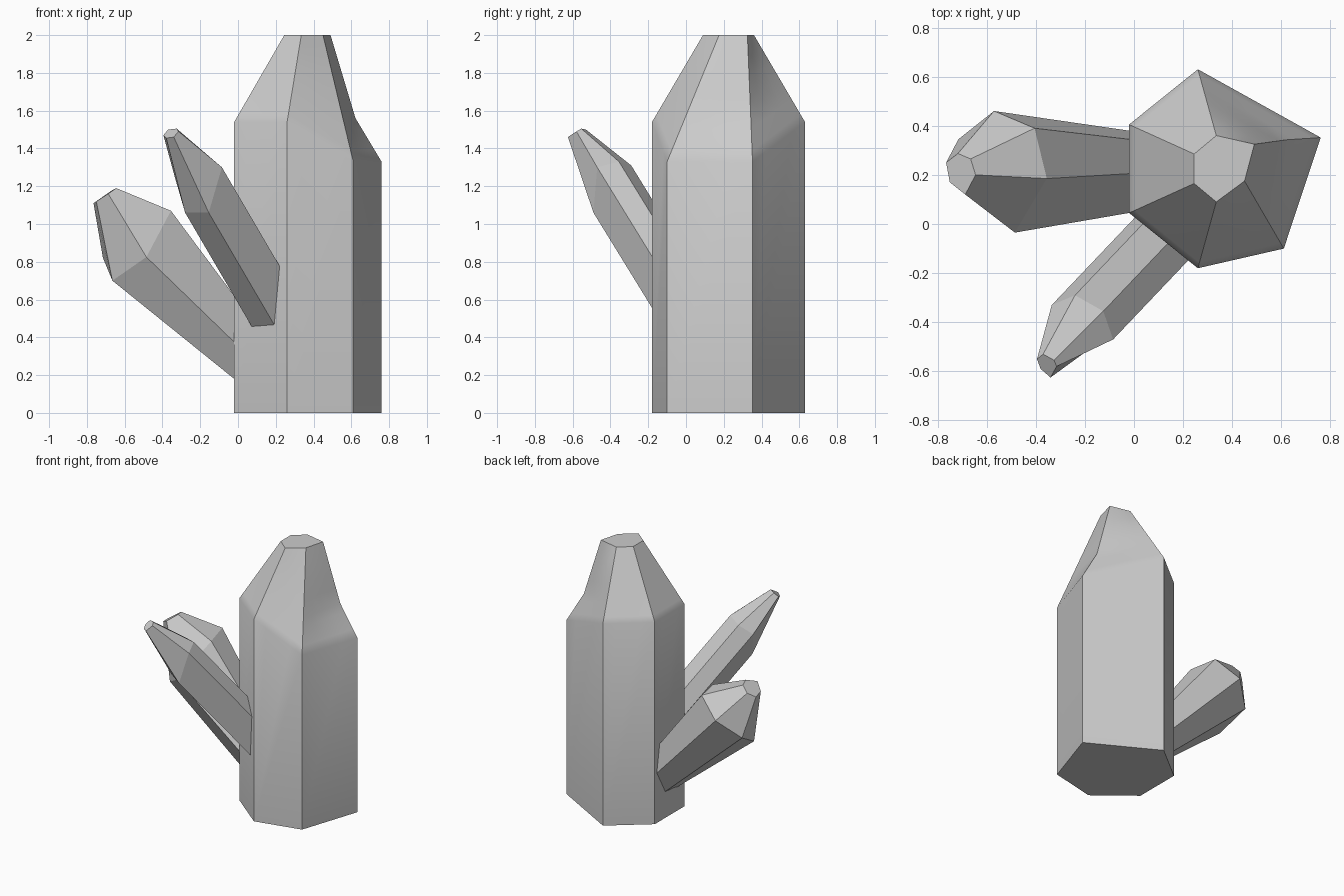
import bpy, bmesh, math
from mathutils import Vector

if "Cube" in bpy.data.objects:
    bpy.data.objects.remove(bpy.data.objects["Cube"])


def loft(name, rings, smooth_from=None):
    """Closed crystal through rings of six points, optional curved upper facets."""
    bm = bmesh.new()
    loops = [[bm.verts.new(p) for p in ring] for ring in rings]
    upper = []
    for k, (a, b) in enumerate(zip(loops, loops[1:])):
        n = len(a)
        for i in range(n):
            j = (i + 1) % n
            f = bm.faces.new((a[i], a[j], b[j], b[i]))
            if smooth_from is not None and k >= smooth_from:
                upper.append(f)
    bm.faces.new(loops[0])
    bm.faces.new(loops[-1])
    if upper:
        edges = list({e for f in upper for e in f.edges})
        bmesh.ops.subdivide_edges(bm, edges=edges, cuts=3, use_grid_fill=True)
    bmesh.ops.recalc_face_normals(bm, faces=bm.faces)
    mesh = bpy.data.meshes.new(name)
    bm.to_mesh(mesh)
    bm.free()
    obj = bpy.data.objects.new(name, mesh)
    bpy.context.collection.objects.link(obj)
    if upper:
        bpy.ops.object.select_all(action='DESELECT')
        obj.select_set(True)
        bpy.context.view_layer.objects.active = obj
        bpy.ops.object.shade_smooth_by_angle(angle=math.radians(30))
    return obj


def vecs(*pts):
    return [Vector(p) for p in pts]


# Large upright crystal: prism, sloping shoulder, cut-off tip
shoulder = vecs((-.02, .405, 1.54), (.26, .63, 1.54), (.76, .352, 1.33),
                (.61, -.10, 1.33), (.26, -.18, 1.54), (-.02, .045, 1.54))
tip = vecs((.245, .285, 2), (.335, .36, 2), (.49, .325, 2),
           (.45, .175, 2), (.335, .09, 2), (.245, .165, 2))
base = [Vector((p.x, p.y, 0)) for p in shoulder]
middle = [s.lerp(t, .344) for s, t in zip(shoulder, tip)]
middle[2] = Vector((.622, .343, 1.56))  # concave ridge on the right
loft("main_crystal", [base, shoulder, middle, tip], smooth_from=1)

# Thick crystal leaning left
shoulder = vecs((-.355, .185, 1.07), (-.485, -.035, .825), (-.665, .13, .70),
                (-.715, .345, .82), (-.57, .46, .956), (-.405, .39, 1.08))
tip = vecs((-.645, .20, 1.19), (-.687, .12, 1.16), (-.75, .17, 1.12),
           (-.765, .25, 1.11), (-.717, .287, 1.14), (-.665, .265, 1.18))
entry = vecs((-.02, .205, .62), (-.02, .045, .375), (-.02, .13, .18),
             (-.02, .28, .20), (-.02, .38, .38), (-.02, .345, .59))
base = [e + (e - s) * .12 for e, s in zip(entry, shoulder)]
loft("left_crystal", [base, shoulder, tip])

# Slim crystal leaning to the front left
shoulder = vecs((-.085, -.47, 1.30), (-.125, -.355, 1.33), (-.24, -.29, 1.31),
                (-.335, -.33, 1.25), (-.28, -.40, 1.06), (-.155, -.49, 1.06))
tip = vecs((-.315, -.58, 1.49), (-.325, -.555, 1.505), (-.37, -.53, 1.50),
           (-.395, -.55, 1.47), (-.38, -.59, 1.455), (-.34, -.625, 1.46))
base = [p + Vector((.38, .40, -.65)) for p in shoulder]
loft("front_crystal", [base, shoulder, tip])
